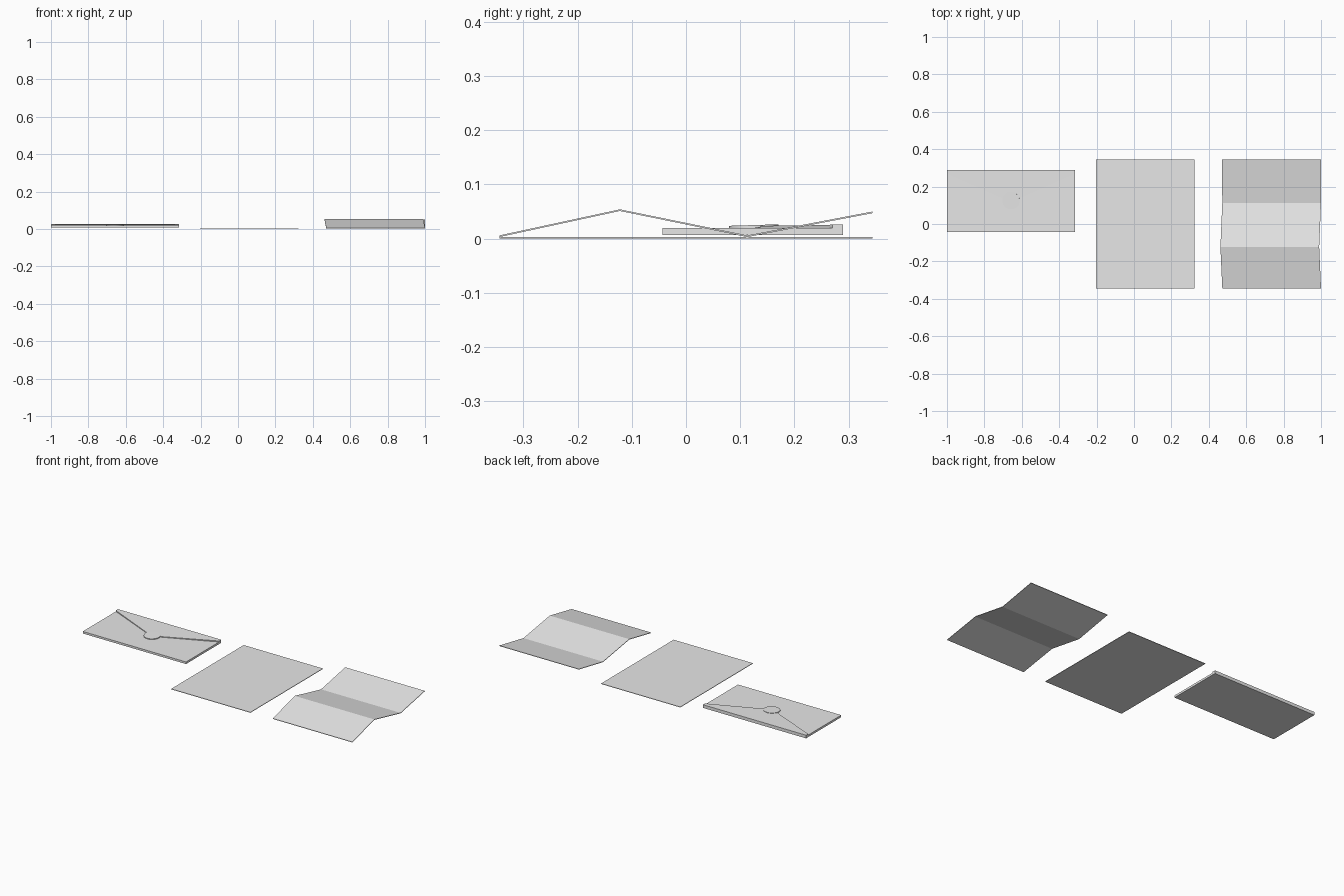
import bpy
import bmesh
from mathutils import Matrix

cube = bpy.data.objects.get("Cube")
if cube:
    bpy.data.objects.remove(cube, do_unlink=True)

paper = bpy.data.materials.new("pale_grey_paper")
paper.use_nodes = True
colour = (0.8, 0.8, 0.8, 1.0)
paper.diffuse_color = colour
paper.node_tree.nodes["Principled BSDF"].inputs["Base Color"].default_value = colour


def finish(name, bm):
    bmesh.ops.recalc_face_normals(bm, faces=bm.faces)
    mesh = bpy.data.meshes.new(name)
    bm.to_mesh(mesh)
    bm.free()
    mesh.materials.append(paper)
    obj = bpy.data.objects.new(name, mesh)
    bpy.context.collection.objects.link(obj)
    return obj


def box(name, low, high):
    bm = bmesh.new()
    bmesh.ops.create_cube(bm, size=1)
    for v in bm.verts:
        v.co = [a if c < 0 else b for c, a, b in zip(v.co, low, high)]
    return finish(name, bm)


def prism(name, bottom, top):
    """Join two matching outlines into a closed solid."""
    bm = bmesh.new()
    lower = [bm.verts.new(p) for p in bottom]
    upper = [bm.verts.new(p) for p in top]
    bm.faces.new(lower[::-1])
    bm.faces.new(upper)
    n = len(lower)
    for i in range(n):
        j = (i + 1) % n
        bm.faces.new((lower[i], lower[j], upper[j], upper[i]))
    return finish(name, bm)


# Envelope body
left, right, back = -1.0, -0.315, 0.29
middle = (left + right) / 2
base = 0.0195
box("envelope_body", (left, -0.043, 0.007), (right, back, base))

# Envelope flap, thinning from the hinge to the tip
outline = [(left, back, 0.026), (left, 0.27, 0.0257), (middle, 0.118, 0.023),
           (right, 0.27, 0.0257), (right, back, 0.026)]
prism("envelope_flap", [(x, y, base) for x, y, z in outline], outline)

# Round seal, tilted with the flap
bm = bmesh.new()
place = Matrix.Translation((middle, 0.125, 0.0225)) @ Matrix.Rotation(0.03, 4, "X")
bmesh.ops.create_cone(bm, cap_ends=True, segments=32, radius1=0.046,
                      radius2=0.046, depth=0.005, matrix=place)
seal = finish("envelope_seal", bm)
bpy.context.view_layer.objects.active = seal
seal.select_set(True)
bpy.ops.object.shade_smooth_by_angle()
seal.select_set(False)

# Flat sheet
box("flat_sheet", (-0.203, -0.344, 0.0), (0.323, 0.344, 0.003))

# Folded letter: a zigzag strip with a little sideways drift at the ridge
folds = [(0.472, -0.344, 0.003), (0.462, -0.122, 0.051),
         (0.472, 0.113, 0.003), (0.471, 0.344, 0.047)]
width, thickness = 0.528, 0.003
bm = bmesh.new()
rows = []
for x, y, z in folds:
    rows.append([bm.verts.new(p) for p in (
        (x, y, z), (x + width, y, z),
        (x + width, y, z + thickness), (x, y, z + thickness))])
for a, b in zip(rows, rows[1:]):
    for i in range(4):
        j = (i + 1) % 4
        bm.faces.new((a[i], a[j], b[j], b[i]))
bm.faces.new(rows[0])
bm.faces.new(rows[-1])
finish("folded_letter", bm)
